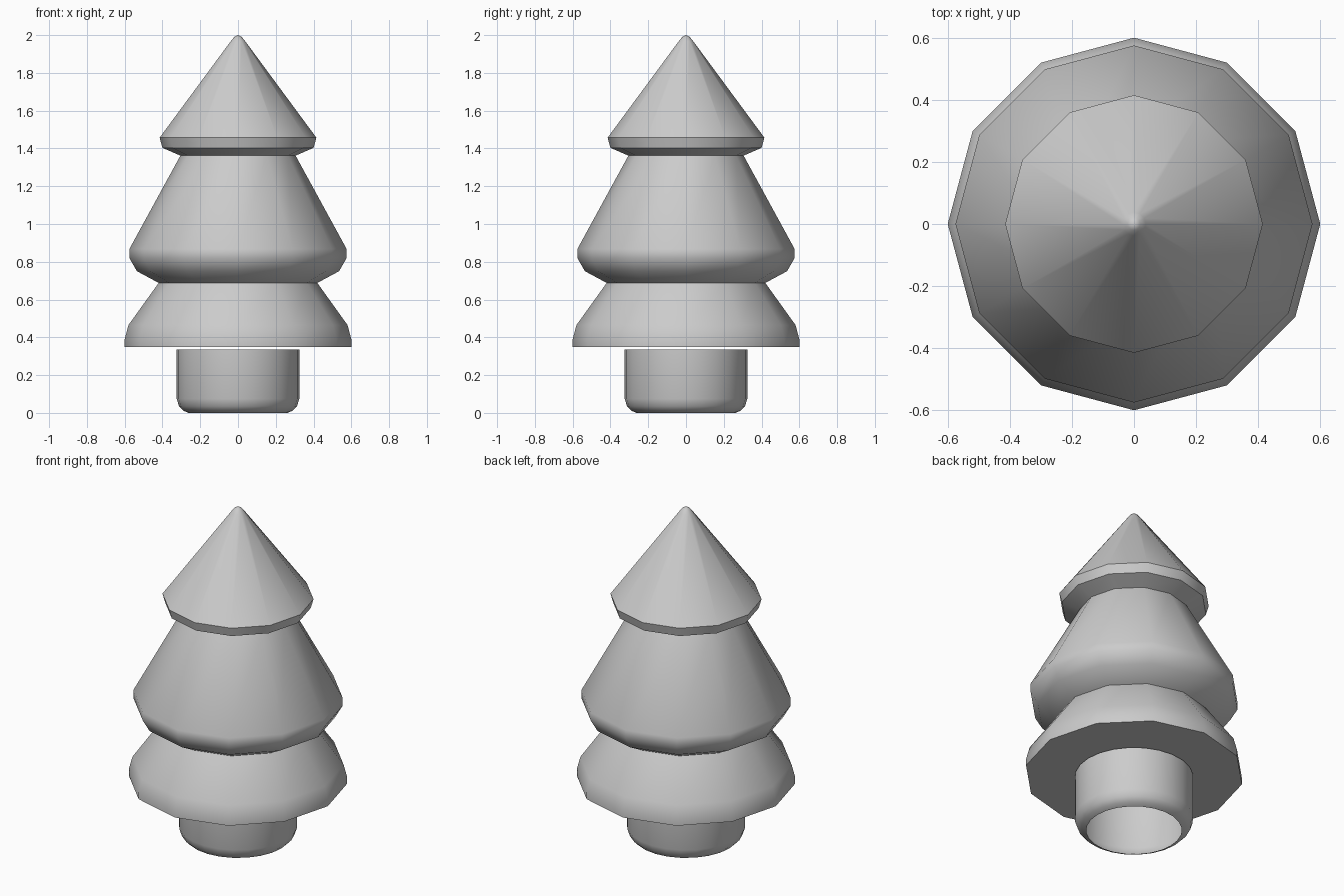
import bpy, bmesh, math

if "Cube" in bpy.data.objects:
    bpy.data.objects.remove(bpy.data.objects["Cube"])


def lathe(name, profile, sides, cap_bottom=False):
    """Revolve (radius, z) points, bottom to top; radius 0 closes the tip."""
    bm = bmesh.new()
    rings = []
    for r, z in profile:
        if r == 0:
            rings.append([bm.verts.new((0, 0, z))] * sides)
        else:
            rings.append([bm.verts.new((r * math.cos(math.tau * i / sides),
                                        r * math.sin(math.tau * i / sides), z))
                          for i in range(sides)])
    for low, high in zip(rings, rings[1:]):
        for i in range(sides):
            j = (i + 1) % sides
            if high[i] is high[j]:
                bm.faces.new((low[i], low[j], high[i]))
            else:
                bm.faces.new((low[i], low[j], high[j], high[i]))
    if cap_bottom:
        bm.faces.new(list(reversed(rings[0])))
    mesh = bpy.data.meshes.new(name)
    bm.to_mesh(mesh)
    bm.free()
    obj = bpy.data.objects.new(name, mesh)
    bpy.context.collection.objects.link(obj)
    bpy.context.view_layer.objects.active = obj
    bpy.ops.object.select_all(action='DESELECT')
    obj.select_set(True)
    bpy.ops.object.shade_smooth_by_angle(angle=math.radians(42))
    return obj


# Foliage: three stacked twelve-sided tiers in one skin, flat underneath
lathe("foliage", [
    (0.60, 0.35), (0.60, 0.39), (0.58, 0.465), (0.42, 0.688),   # lower tier
    (0.535, 0.75), (0.575, 0.82), (0.575, 0.868), (0.305, 1.362),  # middle tier
    (0.40, 1.403), (0.415, 1.457), (0.038, 1.968), (0.02, 1.99), (0, 2.0),  # top tier
], 12, cap_bottom=True)

# Trunk: open tube with a rounded lower rim, just clear of the foliage
lathe("trunk", [
    (0.262, 0.0), (0.29, 0.012), (0.312, 0.035), (0.325, 0.075), (0.325, 0.336),
], 24)
